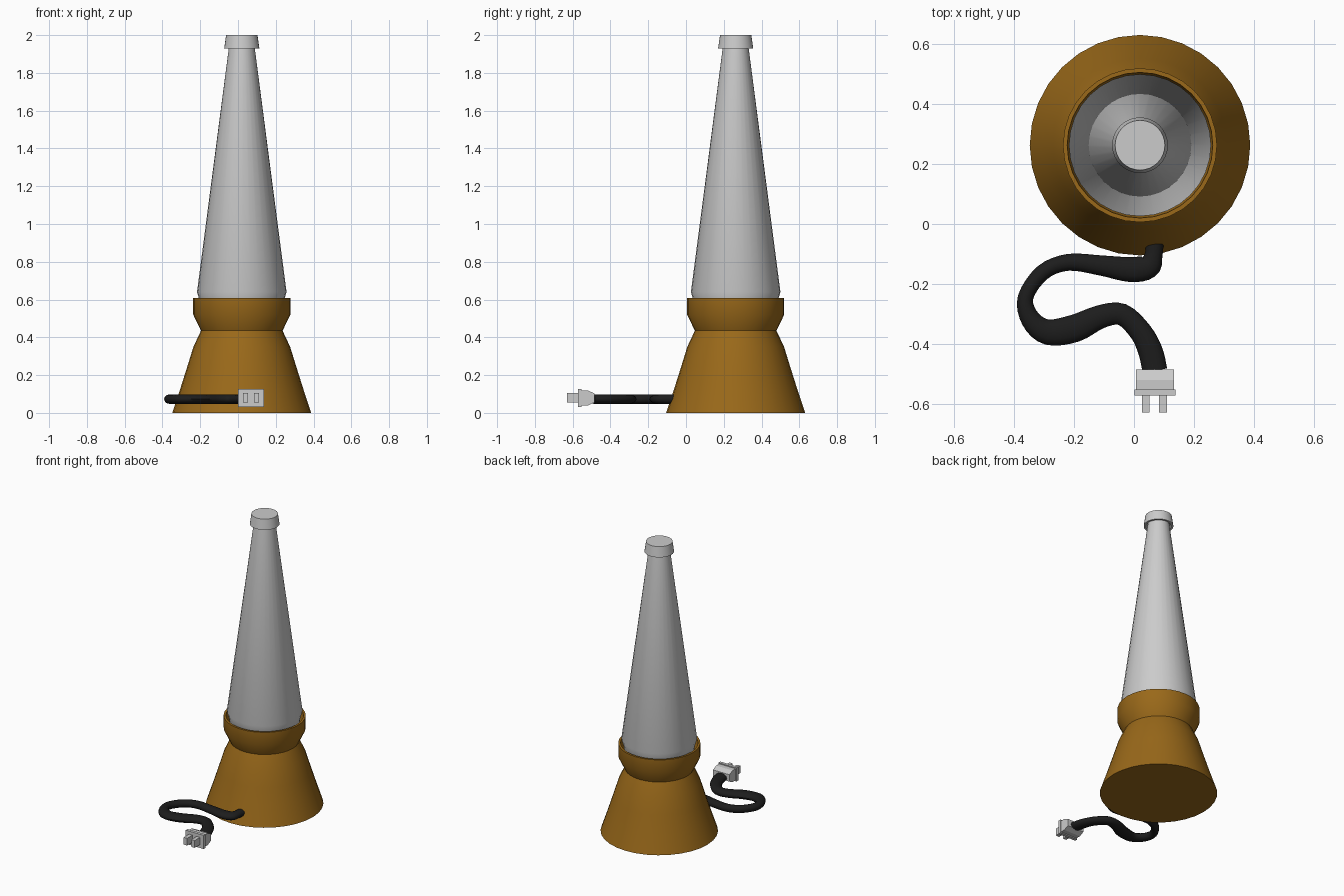
import bpy, bmesh, math
from mathutils import Vector

if "Cube" in bpy.data.objects:
    bpy.data.objects.remove(bpy.data.objects["Cube"])

CX, CY = 0.02, 0.263


def material(name, rgb):
    m = bpy.data.materials.new(name)
    m.diffuse_color = (*rgb, 1)
    m.use_nodes = True
    m.node_tree.nodes["Principled BSDF"].inputs["Base Color"].default_value = m.diffuse_color
    return m


def finish(bm, name, mat=None, angle=None):
    bmesh.ops.recalc_face_normals(bm, faces=bm.faces)
    me = bpy.data.meshes.new(name)
    bm.to_mesh(me)
    bm.free()
    ob = bpy.data.objects.new(name, me)
    bpy.context.collection.objects.link(ob)
    if mat:
        me.materials.append(mat)
    if angle:
        bpy.ops.object.select_all(action='DESELECT')
        bpy.context.view_layer.objects.active = ob
        ob.select_set(True)
        bpy.ops.object.shade_smooth_by_angle(angle=math.radians(angle))
    return ob


def loft(bm, rings):
    rings = [[bm.verts.new(p) for p in r] for r in rings]
    n = len(rings[0])
    for a, b in zip(rings, rings[1:]):
        for i in range(n):
            j = (i + 1) % n
            bm.faces.new((a[i], a[j], b[j], b[i]))
    bm.faces.new(rings[0])
    bm.faces.new(rings[-1])


def lathe(name, profile, mat=None, n=32):
    bm = bmesh.new()
    ang = [2 * math.pi * i / n for i in range(n)]
    loft(bm, [[(CX + r * math.cos(a), CY + r * math.sin(a), z) for a in ang]
              for r, z in profile])
    return finish(bm, name, mat, 35)


def box(bm, x0, x1, y0, y1, z0, z1, back=1.0):
    # block whose back end (y1) can be narrowed in height
    zc, h = (z0 + z1) / 2, (z1 - z0) / 2
    loft(bm, [[(x0, y, zc - h * s), (x1, y, zc - h * s),
               (x1, y, zc + h * s), (x0, y, zc + h * s)]
              for y, s in ((y0, 1.0), (y1, back))])


brown = material("brown", (0.32, 0.14, 0.01))
black = material("black", (0.012, 0.012, 0.012))

# Flared base with a waist and a recessed socket on top
lathe("base", [(0.368, 0), (0.328, 0.12), (0.29, 0.24), (0.256, 0.35),
               (0.216, 0.435), (0.257, 0.52), (0.257, 0.607),
               (0.243, 0.607), (0.238, 0.54), (0.2, 0.46)], brown)

# Tapered vessel and its cap
lathe("vessel", [(0.205, 0.47), (0.225, 0.6), (0.237, 0.64), (0.065, 1.96)])
lathe("cap", [(0.06, 1.955), (0.08, 1.93), (0.093, 1.93), (0.083, 2.0)])

# Flattened power cable: x, y, width along the path
path = [(0.07, -0.055, .06), (0.065, -0.105, .06), (0.048, -0.142, .08),
        (-0.013, -0.152, .083), (-0.113, -0.138, .067), (-0.22, -0.128, .056),
        (-0.305, -0.162, .053), (-0.362, -0.245, .052), (-0.345, -0.318, .066),
        (-0.287, -0.361, .085), (-0.197, -0.348, .092), (-0.113, -0.31, .078),
        (-0.04, -0.302, .073), (0.022, -0.36, .075), (0.055, -0.425, .082),
        (0.07, -0.49, .083)]
pts = [Vector(p) for p in path]
ext = [2 * pts[0] - pts[1]] + pts + [2 * pts[-1] - pts[-2]]
smooth = []
for i in range(1, len(ext) - 2):
    a, b, c, d = ext[i - 1:i + 3]
    for k in range(4):
        t = k / 4
        smooth.append(0.5 * (2 * b + (c - a) * t + (2 * a - 5 * b + 4 * c - d) * t * t
                             + (3 * b - a - 3 * c + d) * t ** 3))
smooth.append(pts[-1])
rings = []
for i, p in enumerate(smooth):
    d = smooth[min(i + 1, len(smooth) - 1)] - smooth[max(i - 1, 0)]
    side = Vector((-d.y, d.x, 0)).normalized() * p.z / 2
    ring = []
    for k in range(12):
        a = 2 * math.pi * k / 12
        ring.append((p.x + side.x * math.cos(a), p.y + side.y * math.cos(a),
                     0.073 + 0.025 * math.sin(a)))
    rings.append(ring)
bm = bmesh.new()
loft(bm, rings)
finish(bm, "cable", black, 50)

# Plug: body with sloped back, front flange
bm = bmesh.new()
box(bm, 0.007, 0.133, -0.552, -0.52, 0.039, 0.119)
box(bm, 0.007, 0.133, -0.52, -0.485, 0.039, 0.119, 0.6)
box(bm, 0.001, 0.138, -0.572, -0.552, 0.032, 0.126)
finish(bm, "plug_body")

# Two prongs
bm = bmesh.new()
for x in (0.039, 0.097):
    box(bm, x - 0.013, x + 0.013, -0.63, -0.57, 0.055, 0.105)
finish(bm, "plug_prongs")
